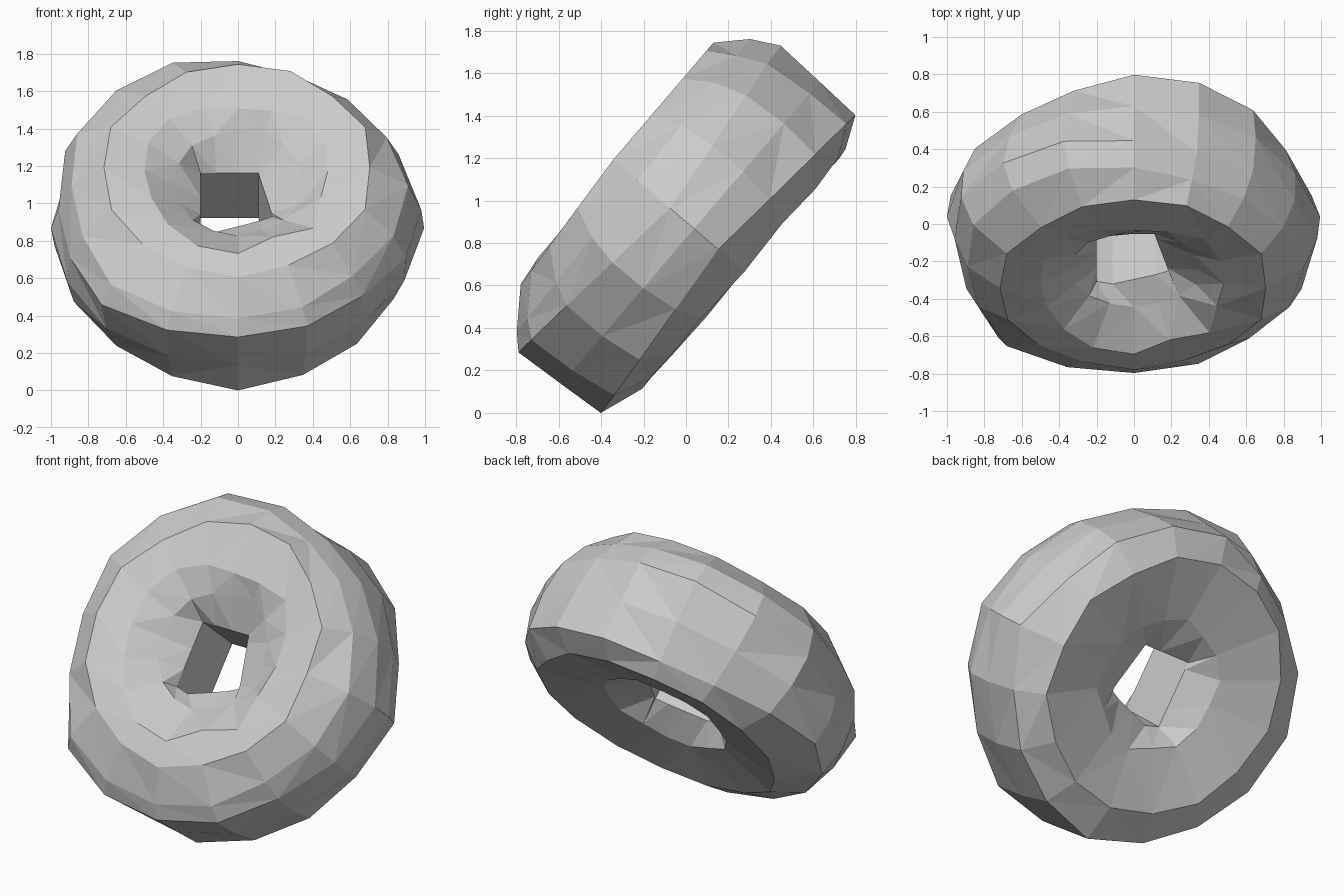
import bpy, bmesh, math, random
from mathutils import Vector

random.seed(4)
if "Cube" in bpy.data.objects:
    bpy.data.objects.remove(bpy.data.objects["Cube"], do_unlink=True)

# Plain grey surface
stone = bpy.data.materials.new("stone_grey")
stone.use_nodes = True
grey = (0.6, 0.6, 0.6, 1)
stone.diffuse_color = grey
stone.node_tree.nodes["Principled BSDF"].inputs["Base Color"].default_value = grey

SEGMENTS = 16
# Rim radii around the ring, starting at its left (+x) and turning upward
front_rim = [.98, .93, .9, .88, .92, .98, .99, 1.0, .96, .97, 1.03, 1.0, .98, .97, .94, .97]
back_rim = [.95, .88, .9, .91, .9, .84, .85, .92, .98, .95, .92, .92, .945, .91, .9, .9]
# Radii of the edge where the front dips into the hole
front_dip = [.48, .5, .53, .46, .44, .48, .52, .52, .5, .5, .53, .57, .58, .5, .57, .48]

# Centre and directions of the leaning ring
centre = Vector((0, 0, .9))
across = Vector((1, 0, 0))
upward = Vector((0, .65, .76))
facing = Vector((0, -.76, .65))


def clamp(value, low, high):
    return max(low, min(high, value))


def neck(c, s, depth):
    """Four-sided opening, narrower at the top and lower on its right."""
    u = clamp(.32 * s, -.21 + .1 * c, .165)
    return clamp(.3 * c, -.2, .15 - .25 * u), u, depth


def section(i):
    """Cross-section at one step around the ring, from the hole outward and back."""
    a = math.tau * i / SEGMENTS
    c, s = math.cos(a), math.sin(a)
    front, back = front_rim[i], back_rim[i]
    wobble = lambda amount: random.uniform(-amount, amount)

    def polar(r, depth):
        return r * c, r * s, depth

    return [
        neck(c, s, .21),
        polar(.35 + wobble(.02), .32 + .03 * s),
        polar(front_dip[i], .42),
        polar(.72 + wobble(.02), .45 + .05 * min(s, 0)),
        polar(front - .07, .3 + .03 * s),
        polar(front, .1 + .1 * abs(s)),
        polar((front + back) / 2 + .03 * abs(c), -.05),
        polar(back, -.2 - .08 * abs(s)),
        polar(.74 + wobble(.02), -.355 + wobble(.01)),
        polar(.38 + wobble(.02), -.28),
        neck(c, s, -.16),
    ]


# Ring body
bm = bmesh.new()
loops = [[bm.verts.new(centre + across * x + upward * u + facing * n) for x, u, n in section(i)]
         for i in range(SEGMENTS)]
for i, loop in enumerate(loops):
    following = loops[(i + 1) % SEGMENTS]
    for j in range(len(loop)):
        k = (j + 1) % len(loop)
        bm.faces.new((loop[j], following[j], following[k], loop[k]))
bmesh.ops.triangulate(bm, faces=bm.faces[:], quad_method='SHORT_EDGE')
bmesh.ops.recalc_face_normals(bm, faces=bm.faces[:])

mesh = bpy.data.meshes.new("ring_body")
bm.to_mesh(mesh)
bm.free()
mesh.materials.append(stone)
ring = bpy.data.objects.new("ring_body", mesh)
bpy.context.collection.objects.link(ring)
